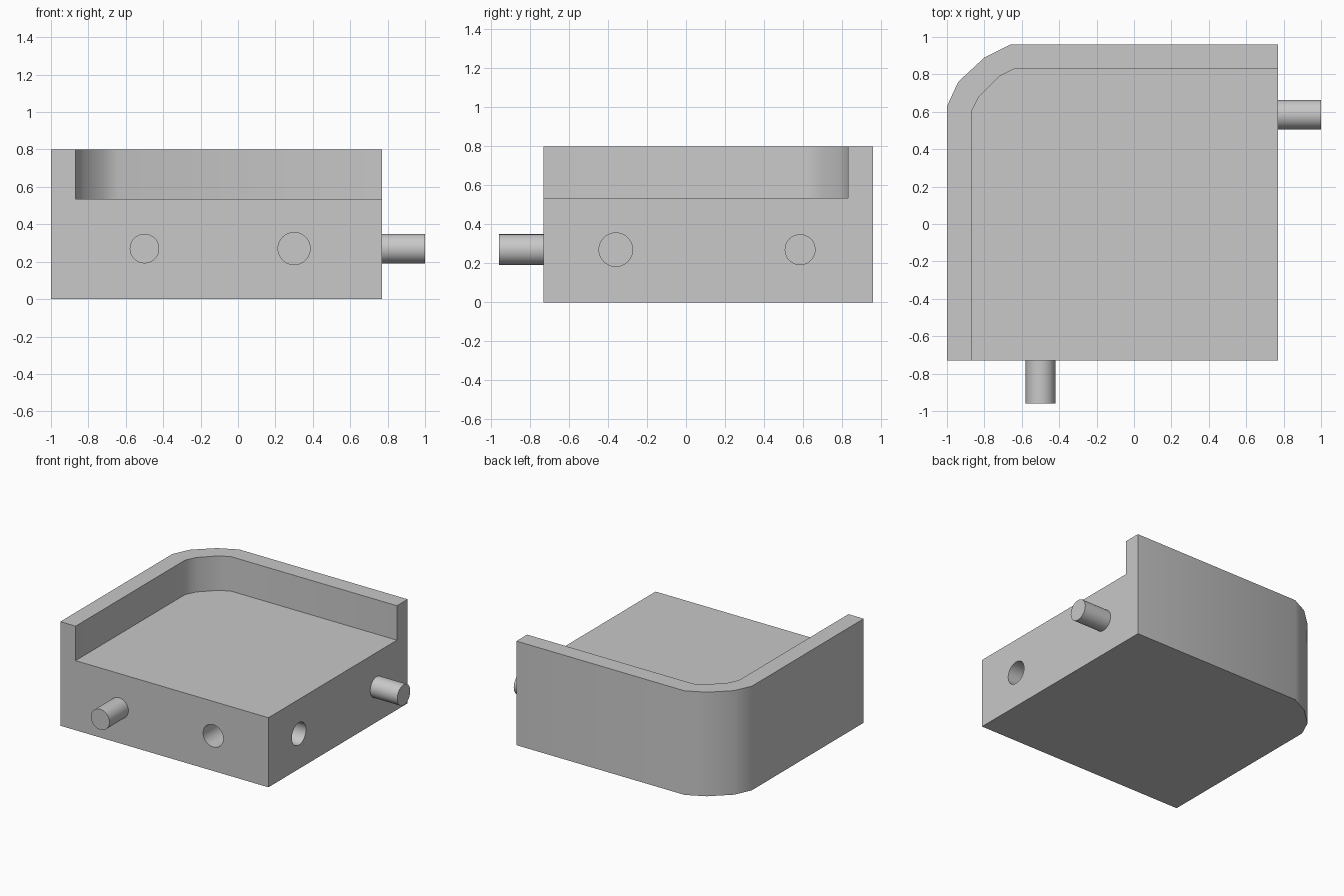
import bpy, bmesh, math
from mathutils import Vector

cube = bpy.data.objects.get("Cube")
if cube:
    bpy.data.objects.remove(cube, do_unlink=True)

grey = bpy.data.materials.new("light_grey")
grey.use_nodes = True
GREY = (0.58, 0.58, 0.58, 1)
grey.diffuse_color = GREY
grey.node_tree.nodes["Principled BSDF"].inputs["Base Color"].default_value = GREY

LEFT, RIGHT, FRONT, BACK = -1.0, 0.77, -0.73, 0.96
HEIGHT, FLOOR, PIN_Z = 0.8, 0.535, 0.27


def prism(name, outline, z0, z1):
    """Extrude a plan outline upwards."""
    bm = bmesh.new()
    face = bm.faces.new([bm.verts.new((x, y, z0)) for x, y in outline])
    top = bmesh.ops.extrude_face_region(bm, geom=[face])["geom"]
    bmesh.ops.translate(bm, vec=(0, 0, z1 - z0),
                        verts=[v for v in top if isinstance(v, bmesh.types.BMVert)])
    bmesh.ops.recalc_face_normals(bm, faces=bm.faces)
    mesh = bpy.data.meshes.new(name)
    bm.to_mesh(mesh)
    bm.free()
    obj = bpy.data.objects.new(name, mesh)
    bpy.context.collection.objects.link(obj)
    mesh.materials.append(grey)
    return obj


def cylinder(name, start, end, radius):
    """Round bar between two points."""
    a, b = Vector(start), Vector(end)
    bpy.ops.mesh.primitive_cylinder_add(
        vertices=40, radius=radius, depth=(b - a).length, location=(a + b) / 2,
        rotation=(b - a).to_track_quat("Z", "Y").to_euler())
    obj = bpy.context.object
    obj.name = name
    obj.data.materials.append(grey)
    return obj


def activate(obj):
    bpy.ops.object.select_all(action="DESELECT")
    obj.select_set(True)
    bpy.context.view_layer.objects.active = obj


def cut(target, cutter):
    cutter.hide_render = True
    activate(target)
    mod = target.modifiers.new("cut", "BOOLEAN")
    mod.operation = "DIFFERENCE"
    mod.solver = "EXACT"
    mod.object = cutter
    bpy.ops.object.modifier_apply(modifier=mod.name)
    bpy.data.objects.remove(cutter, do_unlink=True)


# Body block with one rounded corner
outer_corner = [(-0.66, BACK), (-0.80, 0.89), (-0.94, 0.76), (LEFT, 0.63)]
body = prism("tray_body", [(LEFT, FRONT), (RIGHT, FRONT), (RIGHT, BACK)] + outer_corner,
             0, HEIGHT)

# Open recess leaving a wall along the left and back
inner_corner = [(-0.64, 0.83), (-0.72, 0.79), (-0.83, 0.68), (-0.87, 0.60)]
cut(body, prism("recess_cutter", [(-0.87, -1.2), (1.2, -1.2), (1.2, 0.83)] + inner_corner,
                FLOOR, 1.2))

# Sockets in the front and left faces
DEPTH = 0.25
cut(body, cylinder("front_socket_cutter", (0.30, FRONT - 0.1, PIN_Z),
                   (0.30, FRONT + DEPTH, PIN_Z), 0.086))
cut(body, cylinder("side_socket_cutter", (RIGHT + 0.1, -0.36, PIN_Z),
                   (RIGHT - DEPTH, -0.36, PIN_Z), 0.086))

# Connecting pegs
front_peg = cylinder("front_peg", (-0.50, FRONT + 0.02, PIN_Z), (-0.50, -0.96, PIN_Z), 0.079)
side_peg = cylinder("side_peg", (RIGHT - 0.02, 0.585, PIN_Z), (1.0, 0.585, PIN_Z), 0.079)

for part in (body, front_peg, side_peg):
    activate(part)
    bpy.ops.object.shade_smooth_by_angle(angle=math.radians(35))
